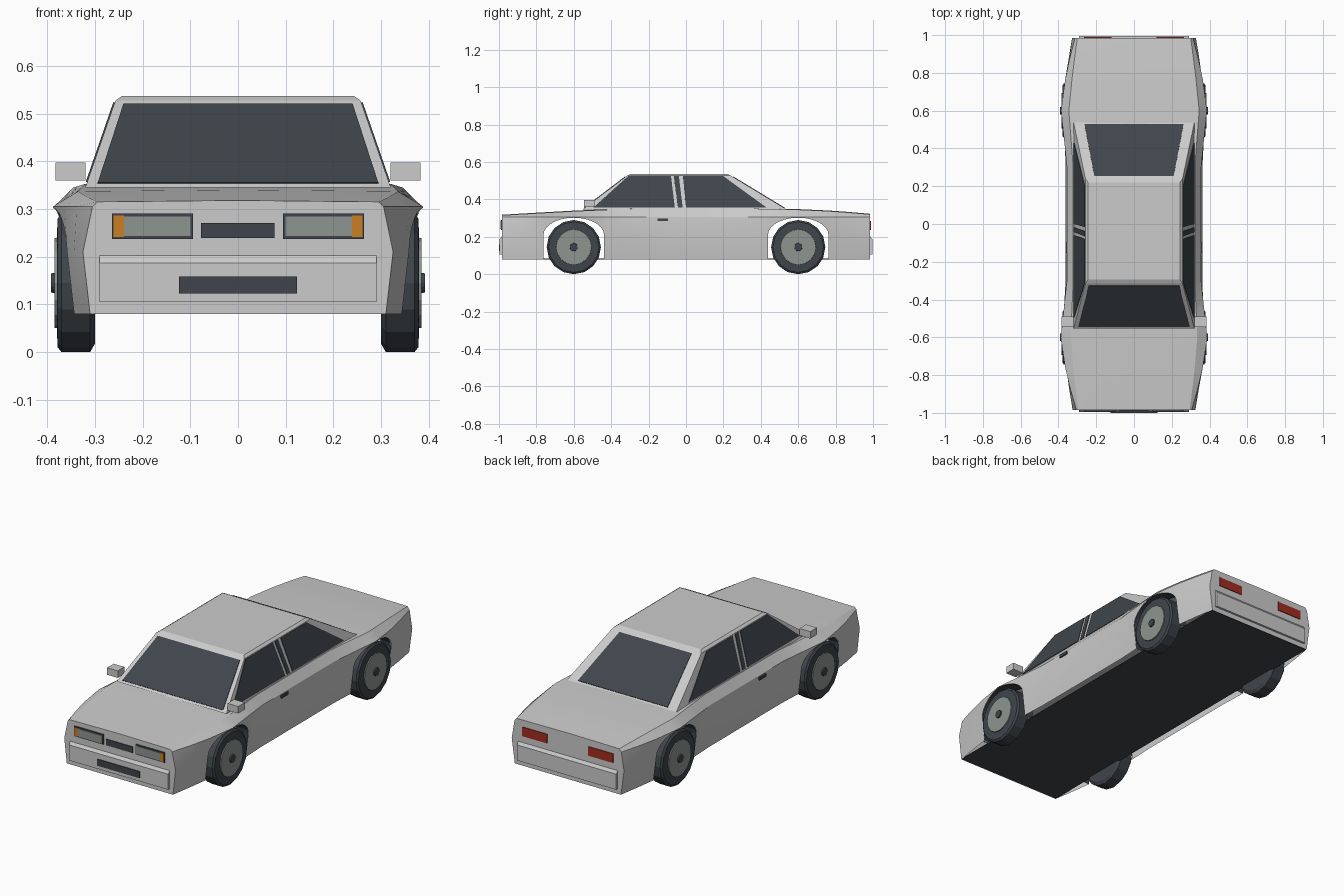
import bpy, bmesh, math
from mathutils import Vector

if "Cube" in bpy.data.objects:
    bpy.data.objects.remove(bpy.data.objects["Cube"])


def material(name, r, g, b):
    m = bpy.data.materials.new(name)
    m.use_nodes = True
    m.diffuse_color = (r, g, b, 1)
    m.node_tree.nodes["Principled BSDF"].inputs["Base Color"].default_value = (r, g, b, 1)
    return m


PAINT = material("light grey paint", 0.6, 0.6, 0.6)
DARK = material("dark glass and rubber", 0.05, 0.06, 0.072)
LENS = material("lens grey", 0.27, 0.3, 0.28)
ORANGE = material("indicator orange", 0.6, 0.21, 0.015)
RED = material("tail light red", 0.36, 0.025, 0.014)


def finish(name, bm, mat, smooth=False):
    bmesh.ops.remove_doubles(bm, verts=bm.verts, dist=1e-5)
    bmesh.ops.recalc_face_normals(bm, faces=bm.faces)
    mesh = bpy.data.meshes.new(name)
    bm.to_mesh(mesh)
    bm.free()
    mesh.materials.append(mat)
    if smooth:
        mesh.shade_smooth()
        mesh.set_sharp_from_angle(angle=math.radians(25))
    ob = bpy.data.objects.new(name, mesh)
    bpy.context.collection.objects.link(ob)
    return ob


def loft(name, rows, mat, closed=False, caps=False, smooth=False):
    """Skin a list of equal-length point rows."""
    bm = bmesh.new()
    grid = [[bm.verts.new(p) for p in row] for row in rows]
    n = len(rows[0])
    for a, b in zip(grid, grid[1:]):
        for i in range(n if closed else n - 1):
            j = (i + 1) % n
            bm.faces.new((a[i], a[j], b[j], b[i]))
    if caps:
        bm.faces.new(grid[0])
        bm.faces.new(grid[-1])
    return finish(name, bm, mat, smooth)


def box(name, x, y, z, mat):
    rows = [[(i, y[0], z[0]), (i, y[1], z[0]), (i, y[1], z[1]), (i, y[0], z[1])] for i in x]
    return loft(name, rows, mat, closed=True, caps=True)


def plate(name, corners, normal, mat, thick=0.005):
    """Thin panel lifted off the surface that the corners lie on."""
    n = Vector(normal).normalized()
    pts = [Vector(c) for c in corners]
    return loft(name, [[p - n * 0.003 for p in pts], [p + n * thick for p in pts]],
                mat, closed=True, caps=True)


def lerp_table(table, t):
    for a, b in zip(table, table[1:]):
        if t <= b[0]:
            f = (t - a[0]) / max(b[0] - a[0], 1e-9)
            return [u + (v - u) * f for u, v in zip(a, b)]
    return list(table[-1])


# Body shell: y, half widths at sill, waist, shoulder, deck edge, then deck height
KEYS = [(-0.985, 0.31, 0.325, 0.305, 0.295, 0.315),
        (-0.8, 0.34, 0.355, 0.358, 0.318, 0.326),
        (-0.6, 0.358, 0.372, 0.388, 0.335, 0.337),
        (-0.3, 0.345, 0.362, 0.355, 0.322, 0.35),
        (0.3, 0.345, 0.362, 0.355, 0.322, 0.352),
        (0.6, 0.358, 0.372, 0.386, 0.345, 0.345),
        (0.8, 0.34, 0.358, 0.36, 0.325, 0.336),
        (0.985, 0.31, 0.328, 0.312, 0.3, 0.32)]
SILL, WAIST, SHOULDER = 0.08, 0.21, 0.305
AXLES = (-0.6, 0.6)


def side_x(y, z):
    _, sill, waist, shoulder, _, _ = lerp_table(KEYS, y)
    return lerp_table([(SILL, sill), (WAIST, waist), (SHOULDER, shoulder)], z)[1]


def arch(c):
    """Wheel opening outline as (y, z), front to back."""
    steps = 14
    curve = [(c - 0.162 * math.cos(math.pi * i / steps),
              WAIST + 0.092 * math.sin(math.pi * i / steps)) for i in range(steps + 1)]
    return [(c - 0.162, SILL)] + curve + [(c + 0.162, SILL)]


outline = [(-0.985, SILL), (-0.87, SILL)] + arch(AXLES[0])
outline += [(y, SILL) for y in (-0.3, 0, 0.3)] + arch(AXLES[1]) + [(0.87, SILL), (0.985, SILL)]
rows = []
for y, zb in outline:
    _, _, _, shoulder, deck, top = lerp_table(KEYS, y)
    zw = max(zb, WAIST)
    half = [(side_x(y, zb), zb), (side_x(y, zw), zw), (shoulder, SHOULDER), (deck, top)]
    ring = half + [(0, top + 0.003)] + [(-x, z) for x, z in reversed(half)]
    rows.append([(x, y, z) for x, z in ring])
loft("body_shell", rows, PAINT, caps=True, smooth=True)
box("underbody", (-0.31, 0.31), (-0.98, 0.98), (0.08, 0.084), DARK)

# Cabin
B, T = 0.32, 0.257            # half widths at base and roof
ZB, ZT = 0.345, 0.527
FRONT, REAR = (-0.555, -0.315), (0.54, 0.24)


def cabin_ring(x, yf, yr, z):
    return [(-x, yf, z), (x, yf, z), (x, yr, z), (-x, yr, z)]


loft("cabin", [cabin_ring(B, FRONT[0], REAR[0], ZB), cabin_ring(T, FRONT[1], REAR[1], ZT),
               cabin_ring(T - 0.014, FRONT[1] + 0.02, REAR[1] - 0.02, 0.537)],
     PAINT, closed=True, caps=True)


def end_glass(name, ys, base_x, top_x, sign):
    def at(x, z):
        f = (z - ZB) / (ZT - ZB)
        return (x, ys[0] + (ys[1] - ys[0]) * f, z)
    corners = [at(-base_x, 0.353), at(base_x, 0.353), at(top_x, 0.519), at(-top_x, 0.519)]
    plate(name, corners, (0, sign * (ZT - ZB), abs(ys[1] - ys[0])), DARK, 0.003)


end_glass("windscreen", FRONT, 0.294, 0.24, -1)
end_glass("rear_window", REAR, 0.262, 0.21, 1)

# Side glass: y at front base, front top, rear top, rear base
SIDE_GLASS = {"front_side_window": (-0.495, -0.31, -0.08, -0.06),
              "pillar_strip": (-0.043, -0.065, -0.038, -0.018),
              "rear_side_window": (0.0, -0.016, 0.2, 0.43)}

for side, s in (("left", 1), ("right", -1)):
    def cabin_side(y, z):
        return (s * (B + (T - B) * (z - ZB) / (ZT - ZB)), y, z)

    for name, (a, b, c, d) in SIDE_GLASS.items():
        corners = [cabin_side(a, 0.356), cabin_side(b, 0.523),
                   cabin_side(c, 0.523), cabin_side(d, 0.356)]
        plate(f"{side}_{name}", corners, (s * (ZT - ZB), 0, B - T), DARK, 0.003)

    # Mirrors and door handles
    box(f"{side}_mirror", (s * 0.32, s * 0.383), (-0.545, -0.49), (0.36, 0.397), PAINT)
    hx = side_x(-0.12, 0.29)
    box(f"{side}_door_handle", (s * (hx - 0.01), s * (hx + 0.007)),
        (-0.153, -0.097), (0.284, 0.299), DARK)

    # Head lights and tail lights
    def lamp(name, x0, x1, z0, z1, y, out, mat):
        box(f"{side}_{name}", (s * x0, s * x1), (y, y + out), (z0, z1), mat)

    lamp("headlight_frame", 0.094, 0.264, 0.237, 0.291, -0.984, -0.005, DARK)
    lamp("headlight_lens", 0.1, 0.239, 0.243, 0.284, -0.984, -0.008, LENS)
    lamp("indicator", 0.239, 0.261, 0.241, 0.286, -0.984, -0.008, ORANGE)
    lamp("tail_light", 0.12, 0.265, 0.237, 0.285, 0.984, 0.005, RED)

    # Wheels and arch liners
    for end, c in zip(("front", "rear"), AXLES):
        def lathe(name, profile, mat, segs=16):
            rings = []
            for x, r in profile:
                angles = [2 * math.pi * i / segs for i in range(segs)]
                rings.append([(s * x, c + r * math.sin(t), 0.145 + r * math.cos(t))
                              for t in angles])
            loft(f"{side}_{end}_{name}", rings, mat, closed=True, caps=True)

        lathe("tyre", [(0.3, 0.128), (0.31, 0.145), (0.37, 0.145), (0.378, 0.135),
                       (0.38, 0.09)], DARK)
        lathe("hub", [(0.37, 0.096), (0.385, 0.094)], LENS)
        lathe("hub_cap", [(0.38, 0.022), (0.392, 0.02)], DARK)
        path = arch(c)
        loft(f"{side}_{end}_arch_liner",
             [[(s * 0.3, y, z) for y, z in path],
              [(s * (side_x(y, z) - 0.002), y, z) for y, z in path]], DARK)

# Bumpers, grille and intake
for end, s in (("front", -1), ("rear", 1)):
    profile = [(0.98, 0.105), (0.996, 0.105), (0.996, 0.187), (0.985, 0.202), (0.98, 0.202)]
    loft(f"{end}_bumper", [[(x, s * y, z) for y, z in profile] for x in (-0.29, 0.29)],
         PAINT, closed=True, caps=True)
box("grille", (-0.078, 0.076), (-0.99, -0.984), (0.239, 0.271), DARK)
box("lower_intake", (-0.124, 0.124), (-1.0, -0.994), (0.123, 0.158), DARK)
